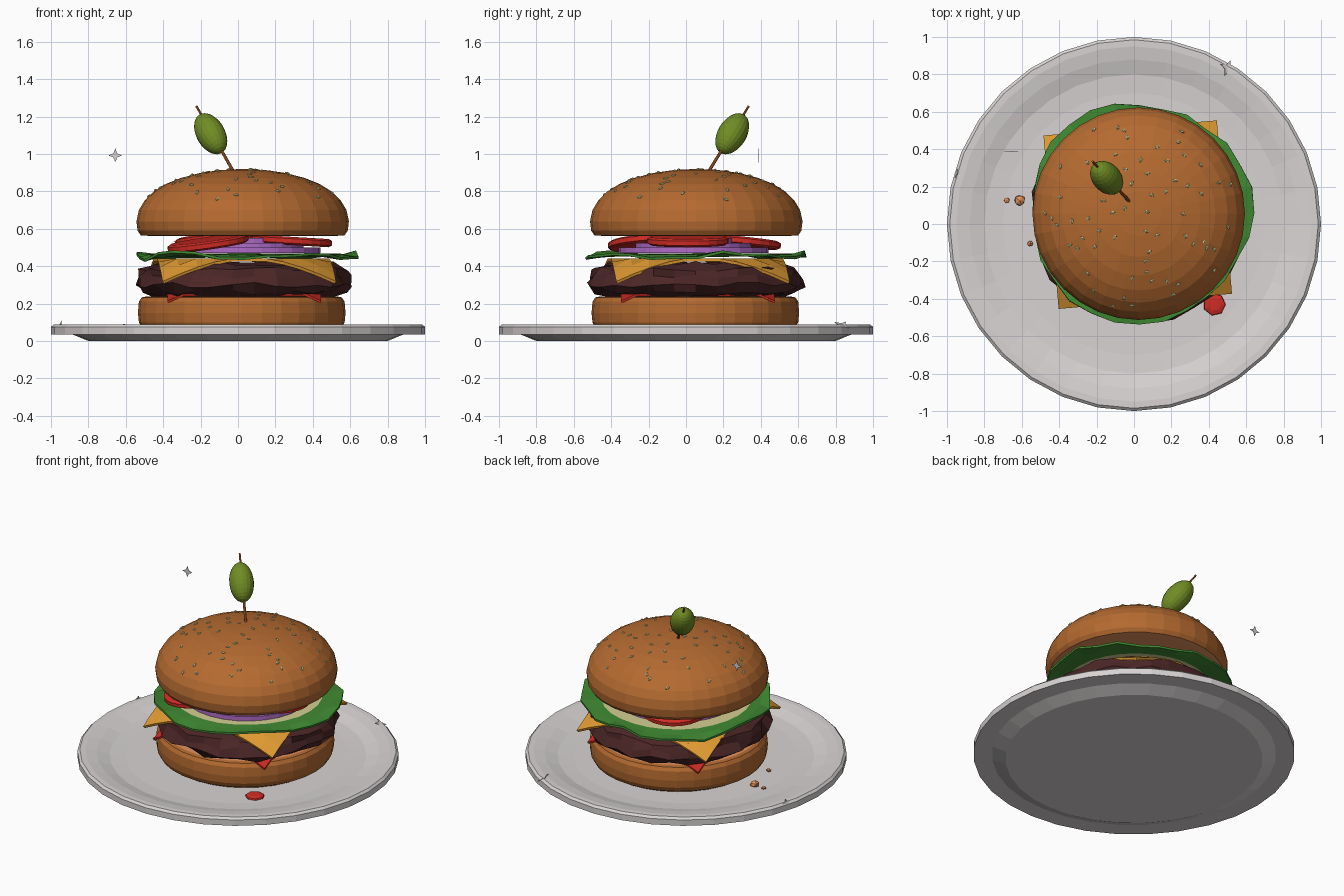
import bpy, bmesh, math, random
from mathutils import Vector, Matrix

if "Cube" in bpy.data.objects:
    bpy.data.objects.remove(bpy.data.objects["Cube"])

random.seed(4)


def mat(name, r, g, b):
    m = bpy.data.materials.new(name)
    lin = lambda c: (c / 255 / 12.92) if c < 11 else ((c / 255 + .055) / 1.055) ** 2.4
    m.diffuse_color = (lin(r), lin(g), lin(b), 1)
    m.use_nodes = True
    m.node_tree.nodes["Principled BSDF"].inputs["Base Color"].default_value = m.diffuse_color
    return m


WHITE = mat("plate_grey", 216, 211, 211)
BUN = mat("bun_brown", 180, 106, 48)
CRUMB = mat("bread_inside", 226, 146, 94)
MEAT = mat("meat_brown", 76, 38, 38)
CHEESE = mat("cheese_yellow", 226, 156, 50)
GREEN = mat("lettuce_green", 64, 138, 50)
PALE = mat("pale_green", 212, 206, 146)
PURPLE = mat("onion_purple", 176, 108, 200)
RED = mat("tomato_red", 208, 44, 36)
OLIVE = mat("olive_green", 112, 140, 36)


def finish(bm, name, *mats):
    bmesh.ops.recalc_face_normals(bm, faces=bm.faces)
    me = bpy.data.meshes.new(name)
    bm.to_mesh(me)
    bm.free()
    for m in mats:
        me.materials.append(m)
    ob = bpy.data.objects.new(name, me)
    bpy.context.collection.objects.link(ob)
    return ob


def lathe(profile, segs, cx=0, cy=0, closed=False, jitter=0):
    """Revolve (radius, z) points around a vertical axis."""
    bm = bmesh.new()
    rings = []
    for r, z in profile:
        if r == 0:
            rings.append([bm.verts.new((cx, cy, z))] * segs)
            continue
        ring = []
        for i in range(segs):
            a = 2 * math.pi * i / segs
            q = r + random.uniform(-jitter, jitter)
            ring.append(bm.verts.new((cx + q * math.cos(a), cy + q * math.sin(a),
                                      z + random.uniform(-jitter, jitter) * .6)))
        rings.append(ring)
    pairs = list(zip(rings, rings[1:])) + ([(rings[-1], rings[0])] if closed else [])
    for a, b in pairs:
        for i in range(segs):
            j = (i + 1) % segs
            vs = list(dict.fromkeys((a[i], a[j], b[j], b[i])))
            bm.faces.new(vs)
    return bm


def thicken(ob, t):
    m = ob.modifiers.new("thickness", 'SOLIDIFY')
    m.thickness = t
    m.offset = 0


# plate
finish(lathe([(0, 0), (.80, 0), (.885, .035), (1, .035), (1, .075), (.985, .089), (.95, .089),
              (.88, .078), (.80, .056), (.70, .05), (0, .05)], 32), "plate", WHITE)

# bottom bun, with pale cut face on top
bm = lathe([(0, .05), (.50, .05), (.535, .07), (.55, .10), (.555, .15), (.55, .21),
            (.535, .233), (.51, .238), (0, .238)], 32, .02, .05)
bm.normal_update()
for f in bm.faces:
    f.material_index = int(f.calc_center_median().z > .236)
finish(bm, "bottom_bun", BUN, CRUMB)

# top bun, with pale cut face underneath
DOME = [(.568, .64), (.555, .70), (.525, .75), (.475, .80), (.41, .84), (.33, .872),
        (.23, .898), (.12, .914), (0, .92)]
bm = lathe([(0, .562), (.50, .562), (.545, .565), (.562, .59)] + DOME, 32, .025, .055)
for f in bm.faces:
    f.material_index = int(f.calc_center_median().z < .5645)
finish(bm, "top_bun", BUN, CRUMB)

# meat patty
finish(lathe([(0, .24), (.46, .24), (.54, .26), (.575, .30), (.555, .345), (.545, .385),
              (.46, .415), (0, .42)], 30, .03, .05, jitter=.024), "patty", MEAT)


# drooping square sheets: cheese slice and sauce
def slice_sheet(name, m, half, z, start, slope, thick, turn):
    bm = bmesh.new()
    bmesh.ops.create_grid(bm, x_segments=10, y_segments=10, size=half)
    for v in bm.verts:
        r = v.co.xy.length
        v.co.z = z - max(0, r - start) * slope
    bmesh.ops.rotate(bm, verts=bm.verts, matrix=Matrix.Rotation(turn, 3, 'Z'))
    bmesh.ops.translate(bm, verts=bm.verts, vec=(.02, .05, 0))
    thicken(finish(bm, name, m), thick)


slice_sheet("cheese_slice", CHEESE, .462, .433, .47, .66, .016, math.radians(5))
slice_sheet("sauce", RED, .41, .246, .53, .75, .012, math.radians(2))

# wavy lettuce leaf: pale middle, green rim
bm = bmesh.new()
SEG = 28
rings = []
for k, r in enumerate((0, .30, .47, .53, .59)):
    ring = []
    for i in range(SEG if r else 1):
        a = 2 * math.pi * i / SEG
        w = k / 4
        q = r + w ** 3 * (.018 * math.sin(3 * a + 1) + random.uniform(-.012, .012))
        z = .462 + w ** 4 * (.014 * math.sin(5 * a) + random.uniform(-.016, .012)) - .006 * w
        ring.append(bm.verts.new((.03 + q * math.cos(a), .06 + q * math.sin(a), z)))
    rings.append(ring if r else ring * SEG)
for k in range(4):
    for i in range(SEG):
        j = (i + 1) % SEG
        f = bm.faces.new(list(dict.fromkeys((rings[k][i], rings[k][j], rings[k + 1][j], rings[k + 1][i]))))
        f.material_index = int(k > 1)
thicken(finish(bm, "lettuce", PALE, GREEN), .014)

# onion rings
for n, (r, z0, z1) in enumerate([(.40, .47, .50), (.31, .475, .525), (.21, .475, .55)]):
    finish(lathe([(r, z0), (r, z1), (r - .06, z1), (r - .06, z0)], 28, .04, .04, closed=True),
           "onion_ring_%d" % n, PURPLE)

# tomato slices
for n, (x, y, z, tx, ty) in enumerate([(-.16, -.2, .522, .06, -.14), (.285, .01, .535, 0, .06),
                                       (-.12, .29, .53, -.1, -.04)]):
    bm = lathe([(0, -.022), (.20, -.022), (.218, -.012), (.218, .012), (.20, .022), (0, .022)], 24)
    ob = finish(bm, "tomato_slice_%d" % n, RED)
    ob.location = (x, y, z)
    ob.rotation_euler = (tx, ty, 0)

# sesame seeds scattered on the dome
bm = bmesh.new()
for n in range(64):
    a = n * 2.39996 + random.uniform(-.4, .4)
    r = .52 * math.sqrt((n + .5) / 64)
    for (r1, z1), (r0, z0) in zip(DOME, DOME[1:]):
        if r0 <= r <= r1:
            t = (r - r0) / (r1 - r0)
            z = z0 + (z1 - z0) * t
            nrm = Vector(((z0 - z1) * math.cos(a), (z0 - z1) * math.sin(a), r1 - r0)).normalized()
            p = Vector((.025 + r * math.cos(a), .055 + r * math.sin(a), z))
            M = (Matrix.Translation(p) @ nrm.to_track_quat('Z', 'Y').to_matrix().to_4x4()
                 @ Matrix.Rotation(random.uniform(0, 6.28), 4, 'Z')
                 @ Matrix.Diagonal((.016, .009, .008, 1)))
            bmesh.ops.create_icosphere(bm, subdivisions=1, radius=1, matrix=M)
            break
finish(bm, "sesame_seeds", PALE)

# cocktail pick and olive share one tilted axis
tip, base = Vector((-.222, .335, 1.255)), Vector((-.01, .105, .88))
tilt = (tip - base).to_track_quat('Z', 'Y').to_matrix().to_4x4()
bm = bmesh.new()
bmesh.ops.create_cone(bm, cap_ends=True, segments=8, radius1=.009, radius2=.006,
                      depth=(tip - base).length, matrix=Matrix.Translation((tip + base) / 2) @ tilt)
finish(bm, "pick", BUN)
bm = bmesh.new()
bmesh.ops.create_uvsphere(bm, u_segments=20, v_segments=14, radius=1,
                          matrix=Matrix.Translation((-.146, .247, 1.108)) @ tilt
                          @ Matrix.Diagonal((.077, .077, .128, 1)))
finish(bm, "olive", OLIVE)

# crumbs and sauce drop on the plate
for n, (x, y, r) in enumerate([(-.61, .125, .032), (-.68, .125, .017), (-.555, -.105, .017)]):
    bm = bmesh.new()
    bmesh.ops.create_icosphere(bm, subdivisions=1, radius=r)
    for v in bm.verts:
        v.co *= random.uniform(.85, 1.1)
        v.co.z *= .7
    finish(bm, "crumb_%d" % n, CRUMB).location = (x, y, .05 + r * .6)
bm = lathe([(0, .045), (.062, .045), (.058, .06), (.035, .067), (0, .068)], 7, .43, -.43)
finish(bm, "sauce_drop", RED)


# four-pointed sparkles: one floating, the others at the plate rim
def sparkle(name, loc, rot, size):
    bm = bmesh.new()
    vs = []
    for i in range(8):
        a, r = math.pi * i / 4, size * (.4 if i % 2 else 1)
        vs.append(bm.verts.new((r * math.cos(a), 0, r * math.sin(a))))
    bm.faces.new(vs)
    ob = finish(bm, name, WHITE)
    thicken(ob, .003)
    ob.location, ob.rotation_euler = loc, rot


sparkle("sparkle_floating", (-.656, .387, .992), (0, 0, 0), .037)
sparkle("sparkle_rim_back", (.50, .835, .085), (1.2, .4, -.5), .045)
sparkle("sparkle_rim_left", (-.95, .27, .085), (.3, 0, 1.3), .025)
